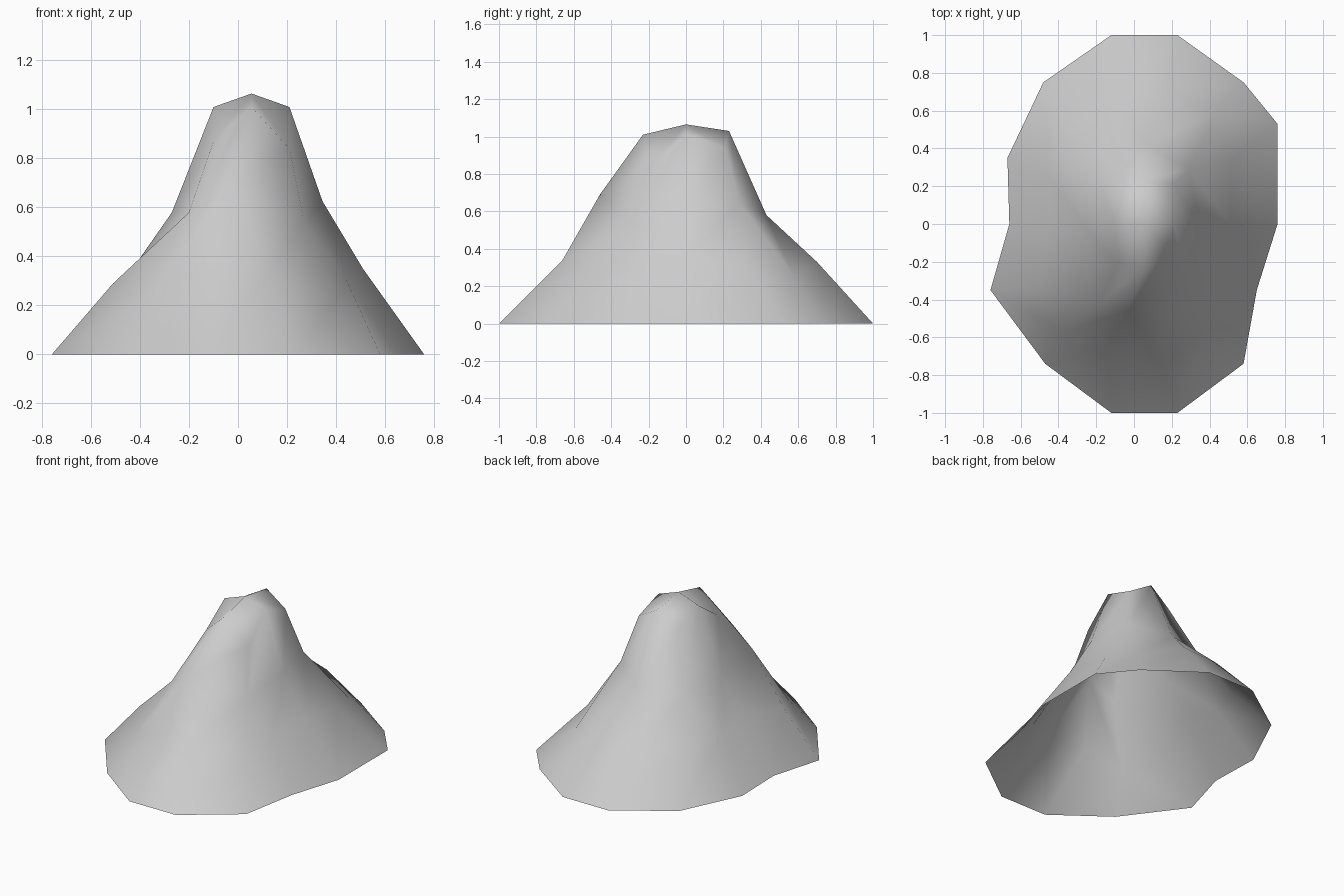
import bpy, bmesh

cube = bpy.data.objects.get("Cube")
if cube:
    bpy.data.objects.remove(cube, do_unlink=True)

rock = bpy.data.materials.new("Grey Rock")
rock.use_nodes = True
rock.diffuse_color = (0.6, 0.6, 0.6, 1)
rock.node_tree.nodes["Principled BSDF"].inputs["Base Color"].default_value = rock.diffuse_color

# Contours run counter-clockwise, starting from the +x side
# Uneven foot of the hill
foot = [(0.76, 0), (0.76, 0.53), (0.58, 0.75), (0.23, 1), (-0.12, 1), (-0.48, 0.75), (-0.67, 0.35),
        (-0.66, 0), (-0.76, -0.35), (-0.47, -0.74), (-0.12, -1), (0.23, -1), (0.58, -0.74), (0.65, -0.35)]
# Lower slope, one point above each foot point
slope = [(0.51, 0, 0.35), (0.51, 0.33, 0.3), (0.43, 0.58, 0.25), (0.18, 0.7, 0.33), (-0.1, 0.68, 0.33),
         (-0.35, 0.52, 0.29), (-0.45, 0.25, 0.32), (-0.43, 0, 0.35), (-0.51, -0.33, 0.29),
         (-0.38, -0.57, 0.22), (-0.15, -0.66, 0.32), (0.13, -0.66, 0.34), (0.4, -0.5, 0.22),
         (0.44, -0.25, 0.31)]
# Shoulder and crown have eight points each
shoulder = [(0.345, 0, 0.625), (0.29, 0.29, 0.64), (0.05, 0.43, 0.58), (-0.23, 0.36, 0.57),
            (-0.27, 0, 0.58), (-0.2, -0.43, 0.58), (-0.03, -0.46, 0.69), (0.27, -0.28, 0.54)]
crown = [(0.21, 0, 1.01), (0.21, 0.21, 0.94), (0.055, 0.23, 1.03), (-0.1, 0.2, 0.945),
         (-0.1, 0, 1.01), (-0.1, -0.2, 0.87), (0.055, -0.23, 1.01), (0.21, -0.19, 0.84)]
peak = (0.055, 0, 1.065)

bm = bmesh.new()


def contour(points):
    return [bm.verts.new(p) for p in points]


def join(low, high, partner):
    """Skin two contours; partner(i) is the upper point above lower point i."""
    for i in range(len(low)):
        j = (i + 1) % len(low)
        a, b = high[partner(i)], high[partner(j)]
        corners = [low[i], low[j], b] + ([a] if a is not b else [])
        bm.faces.new(corners)


def same(i):
    return i


def halved(i):
    return (i + 1 + (i > 7)) // 2


def tip(i):
    return 0


# Slopes and peak; the underside stays open
foot_ring = contour([(x, y, 0) for x, y in foot])
slope_ring = contour(slope)
shoulder_ring = contour(shoulder)
crown_ring = contour(crown)
join(foot_ring, slope_ring, same)
join(slope_ring, shoulder_ring, halved)
join(shoulder_ring, crown_ring, same)
join(crown_ring, contour([peak]), tip)
for face in bm.faces:
    face.smooth = True

mesh = bpy.data.meshes.new("hill")
bm.to_mesh(mesh)
bm.free()
mesh.materials.append(rock)
bpy.context.collection.objects.link(bpy.data.objects.new("hill", mesh))
